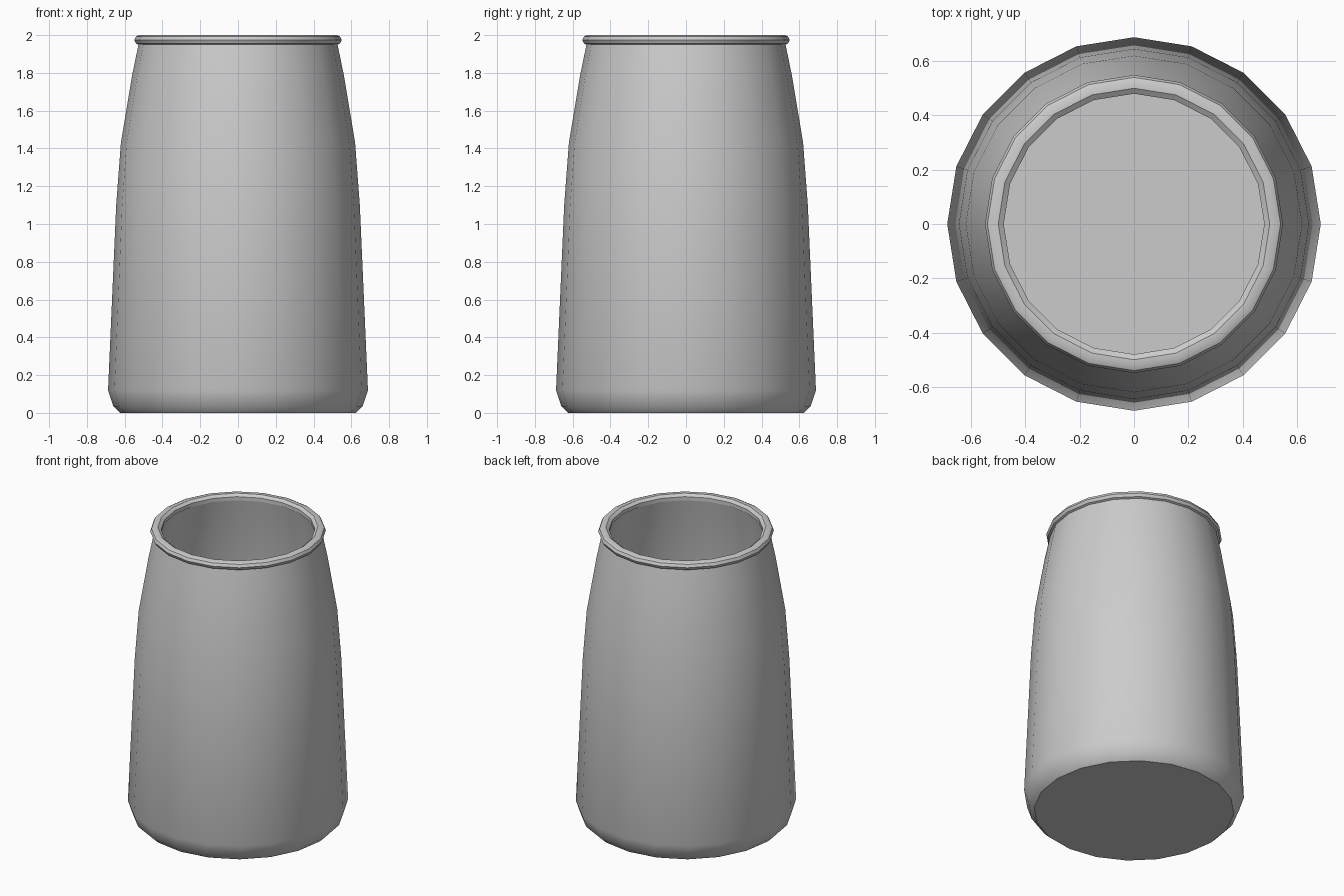
import bpy, math

if "Cube" in bpy.data.objects:
    bpy.data.objects.remove(bpy.data.objects["Cube"])

SIDES = 20


def lathe(name, profile, closed=False):
    """Revolve (radius, z) points around z; cap the ends unless closed."""
    verts, faces = [], []
    for r, z in profile:
        for i in range(SIDES):
            a = 2 * math.pi * i / SIDES
            verts.append((r * math.cos(a), r * math.sin(a), z))
    n = len(profile)
    for k in range(n if closed else n - 1):
        lo, hi = k * SIDES, ((k + 1) % n) * SIDES
        for i in range(SIDES):
            j = (i + 1) % SIDES
            faces.append((lo + i, lo + j, hi + j, hi + i))
    if not closed:
        faces.append(tuple(reversed(range(SIDES))))
        faces.append(tuple(range((n - 1) * SIDES, n * SIDES)))
    mesh = bpy.data.meshes.new(name)
    mesh.from_pydata(verts, [], faces)
    obj = bpy.data.objects.new(name, mesh)
    bpy.context.collection.objects.link(obj)
    bpy.ops.object.select_all(action='DESELECT')
    obj.select_set(True)
    bpy.context.view_layer.objects.active = obj
    bpy.ops.object.shade_smooth_by_angle(angle=math.radians(35))
    return obj


# Jar wall: up the outside, over the mouth, down the inside to the floor
outer = [(0.625, 0.0), (0.66, 0.035), (0.688, 0.12), (0.645, 1.1),
         (0.62, 1.43), (0.56, 1.79), (0.525, 1.96)]
inner = [(0.485, 1.96), (0.52, 1.79), (0.58, 1.43), (0.605, 1.1),
         (0.645, 0.13), (0.61, 0.04)]
lathe("jar_body", outer + inner)

# Rounded bead around the mouth
rim = [(0.48, 1.96), (0.525, 1.948), (0.54, 1.955), (0.549, 1.974),
       (0.54, 1.993), (0.525, 2.0), (0.50, 2.0), (0.48, 1.985)]
lathe("mouth_rim", rim, closed=True)
